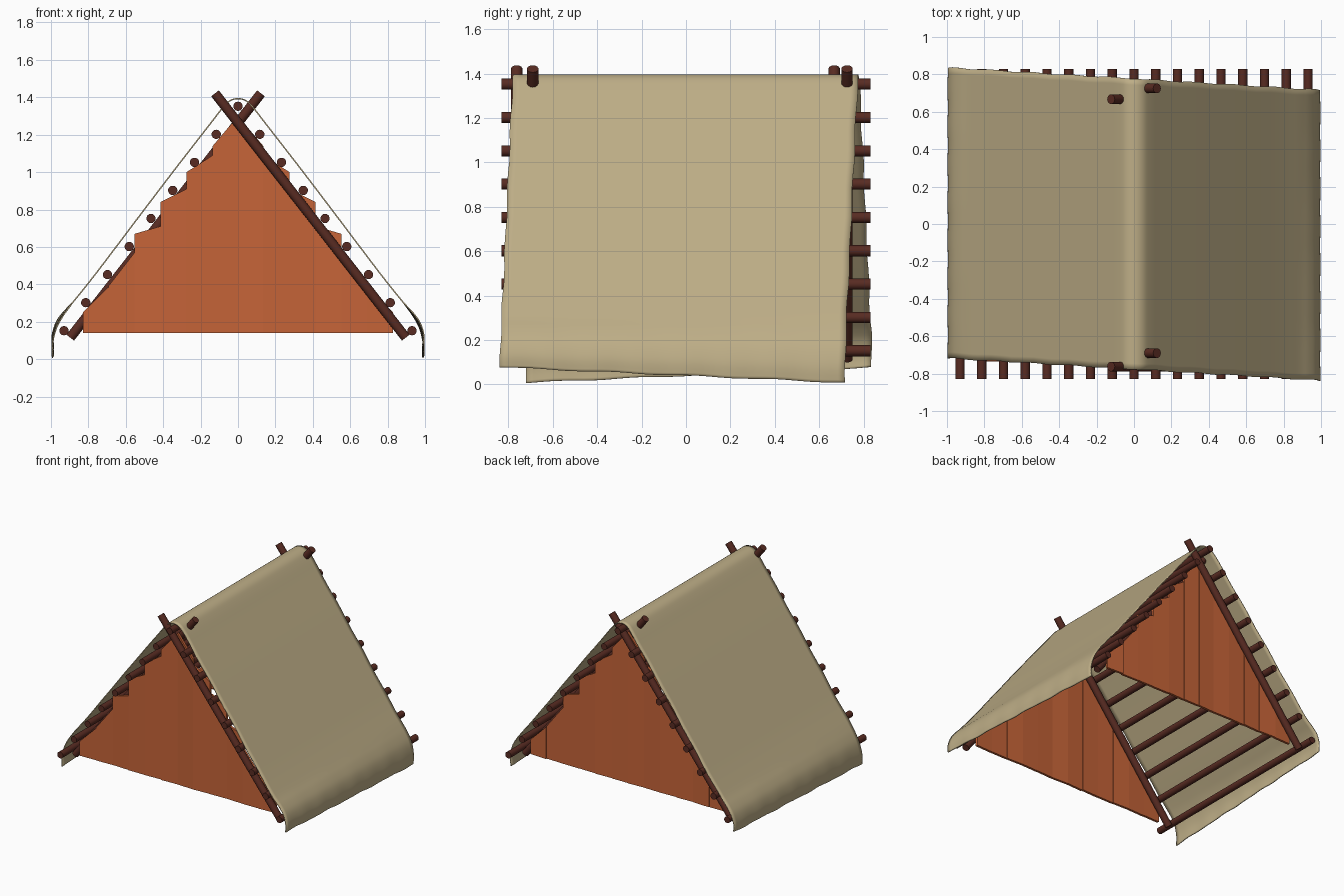
import bpy, bmesh, math, random
from mathutils import Vector

if "Cube" in bpy.data.objects:
    bpy.data.objects.remove(bpy.data.objects["Cube"])

random.seed(4)


def material(name, rgb):
    m = bpy.data.materials.new(name)
    lin = [(c / 255 / 12.92) if c < 10 else ((c / 255 + 0.055) / 1.055) ** 2.4 for c in rgb]
    m.diffuse_color = (*lin, 1)
    m.use_nodes = True
    m.node_tree.nodes["Principled BSDF"].inputs["Base Color"].default_value = m.diffuse_color
    return m


CLOTH = material("tan cloth", (190, 174, 135))
PLANK = material("orange wood", (198, 100, 56))
POLE = material("dark brown wood", (88, 43, 34))


def make_object(name, bm, mat):
    mesh = bpy.data.meshes.new(name)
    bmesh.ops.recalc_face_normals(bm, faces=bm.faces)
    bm.to_mesh(mesh)
    bm.free()
    ob = bpy.data.objects.new(name, mesh)
    bpy.context.collection.objects.link(ob)
    mesh.materials.append(mat)
    return ob


def smooth(ob, angle=40):
    bpy.ops.object.select_all(action='DESELECT')
    ob.select_set(True)
    bpy.context.view_layer.objects.active = ob
    bpy.ops.object.shade_smooth_by_angle(angle=math.radians(angle))


def pole(name, a, b, r=0.025):
    a, b = Vector(a), Vector(b)
    bm = bmesh.new()
    bmesh.ops.create_cone(bm, cap_ends=True, segments=14, radius1=r, radius2=r, depth=(b - a).length)
    rot = (b - a).to_track_quat('Z', 'Y').to_matrix()
    for v in bm.verts:
        v.co = rot @ v.co + (a + b) / 2
    smooth(make_object(name, bm, POLE))


# Ridge pole and purlins down both slopes
pole("ridge_pole", (0, -0.83, 1.352), (0, 0.83, 1.352))
for i in range(1, 9):
    for s, side in ((-1, "left"), (1, "right")):
        x, z = s * 0.1163 * i, 1.352 - 0.15 * i
        pole(f"{side}_purlin_{i}", (x, -0.83, z), (x, 0.83, z))

# Crossed gable poles: s is the side of the foot
for name, s, y in (("front_outer", 1, -0.762), ("front_inner", -1, -0.69),
                   ("back_outer", -1, 0.725), ("back_inner", 1, 0.667)):
    pole(name + "_gable_pole", (-s * 0.123, y, 1.421), (s * 0.897, y, 0.115), 0.026)

# Gable planks, stepped tops: (outer x, height at inner edge, height at outer edge)
TOPS = [(0.135, 1.30, 1.14), (0.275, 1.09, 1.00), (0.415, 0.91, 0.84),
        (0.553, 0.71, 0.67), (0.693, 0.57, 0.39), (0.83, 0.385, 0.25)]
for end, yc in (("front", -0.727), ("back", 0.696)):
    for s, side in ((-1, "left"), (1, "right")):
        x0 = 0.0
        for i, (x1, z0, z1) in enumerate(TOPS):
            y = yc + random.uniform(-0.003, 0.003)
            twist = random.uniform(-0.004, 0.004)
            bm = bmesh.new()
            pts = [(x0, 0.14, -twist), (x1, 0.14, twist), (x1, z1, twist), (x0, z0, -twist)]
            f = bm.faces.new([bm.verts.new((s * px, y - 0.009 + t, pz)) for px, pz, t in pts])
            ext = bmesh.ops.extrude_face_region(bm, geom=[f])
            for v in ext["geom"]:
                if isinstance(v, bmesh.types.BMVert):
                    v.co.y += 0.018
            make_object(f"{end}_{side}_plank_{i + 1}", bm, PLANK)
            x0 = x1

# Cloth profile, from ridge to hem, smoothed through its points
HALF = [(0, 1.393), (0.045, 1.380), (0.085, 1.340), (0.155, 1.25), (0.345, 1.005), (0.535, 0.755),
        (0.762, 0.455), (0.882, 0.305), (0.935, 0.240), (0.972, 0.180), (0.993, 0.105), (0.992, 0.040)]
pts = [Vector((-x, z)) for x, z in HALF[:0:-1]] + [Vector(p) for p in HALF]
profile = []
for i in range(len(pts) - 1):
    p0, p1, p2, p3 = pts[max(i - 1, 0)], pts[i], pts[i + 1], pts[min(i + 2, len(pts) - 1)]
    for k in range(4):
        t = k / 4
        profile.append(0.5 * (2 * p1 + (p2 - p0) * t + (2 * p0 - 5 * p1 + 4 * p2 - p3) * t * t
                              + (3 * p1 - p0 - 3 * p2 + p3) * t ** 3))
profile.append(pts[-1])

# Draped cloth: slightly skewed sheet with a gently ruffled hem
bm = bmesh.new()
N = 48
rows = []
for p in profile:
    x, z = p
    s = 1 if x > 0 else -1
    hem = max(0, 1 - z / 0.3)
    row = []
    for j in range(N + 1):
        v = 2 * j / N - 1
        y = 0.777 * v - 0.06 * x + 0.003 * math.sin(23 * z + 3 * s) * abs(v) ** 8
        dz = -0.052 * y * s * hem + 0.003 * hem * math.sin(17 * y + s)
        dx = s * hem ** 2 * 0.003 * (math.sin(31 * y + 2 * s) - 1)
        row.append(bm.verts.new((x + dx, y, z + dz)))
    rows.append(row)
for a, b in zip(rows, rows[1:]):
    for j in range(N):
        bm.faces.new((a[j], b[j], b[j + 1], a[j + 1]))
cloth = make_object("cloth_cover", bm, CLOTH)
smooth(cloth, 60)
mod = cloth.modifiers.new("thickness", 'SOLIDIFY')
mod.thickness = 0.007
mod.offset = 0
